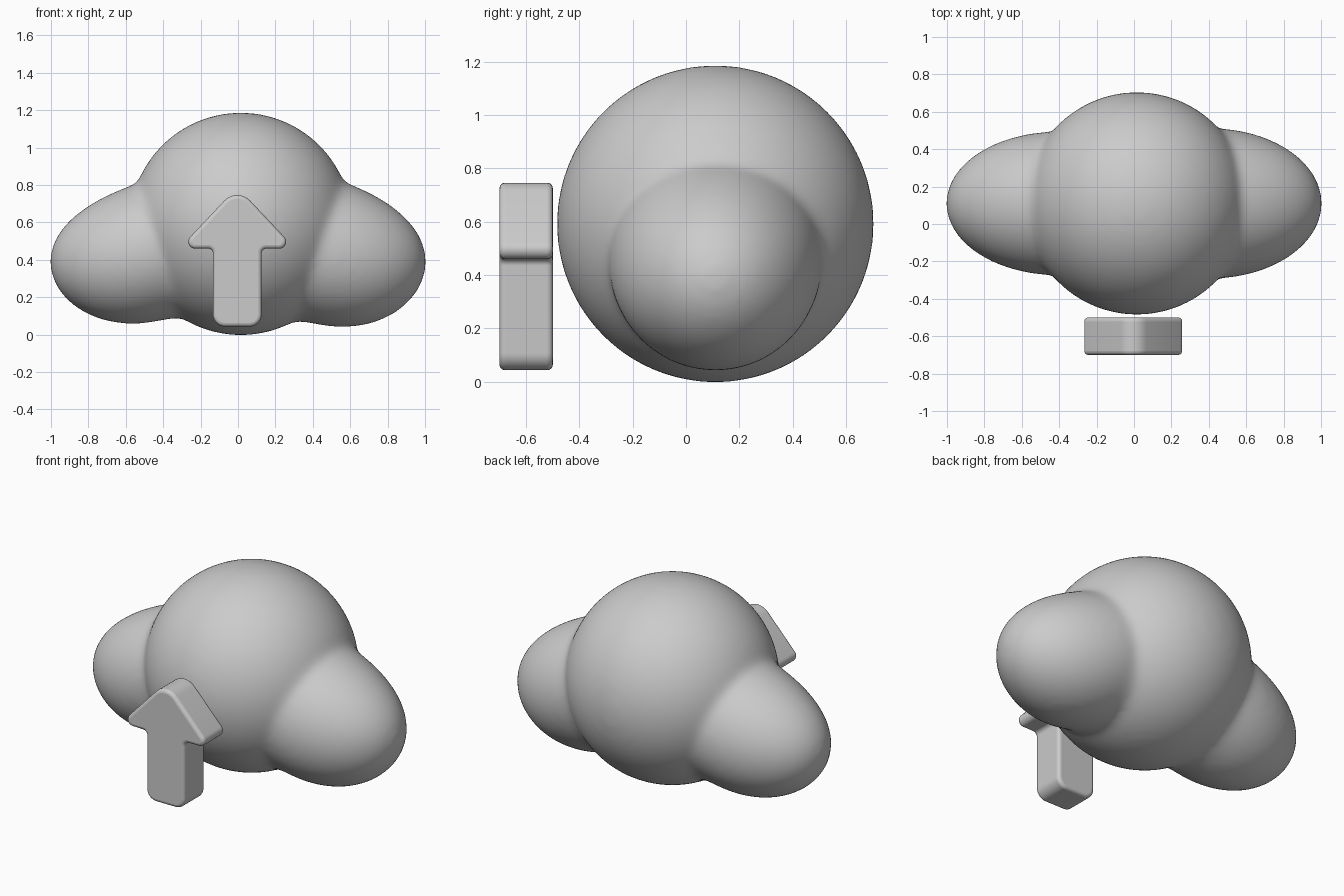
import bpy, bmesh, math
from mathutils import Vector, Matrix

if "Cube" in bpy.data.objects:
    bpy.data.objects.remove(bpy.data.objects["Cube"])

CENTER = Vector((0.015, 0.11, 0.592))


def make_object(name, bm):
    bmesh.ops.recalc_face_normals(bm, faces=bm.faces)
    mesh = bpy.data.meshes.new(name)
    bm.to_mesh(mesh)
    bm.free()
    obj = bpy.data.objects.new(name, mesh)
    bpy.context.collection.objects.link(obj)
    return obj


def add_lobe(bm, side, height, length=0.6, segs=64):
    """Egg-shaped side puff whose axis bends upward towards the middle."""
    depths = [length * (1 - math.cos(math.pi / 2 * i / 24)) for i in range(1, 25)]
    depths += [0.7, 0.8, 0.9]
    tip = 1.005
    rings = []
    for d in depths:
        if d < length:
            r = height * math.sqrt(1 - (1 - d / length) ** 2)
        else:
            r = height + 0.1 * (d - length)
        zc = 0.39 + 0.2 * d * d
        rings.append([bm.verts.new((side * (tip - d),
                                    CENTER.y + r * math.cos(2 * math.pi * k / segs),
                                    zc + r * math.sin(2 * math.pi * k / segs)))
                      for k in range(segs)])
    end = bm.verts.new((side * tip, CENTER.y, 0.39))
    for k in range(segs):
        n = (k + 1) % segs
        bm.faces.new((end, rings[0][k], rings[0][n]))
        for a, b in zip(rings, rings[1:]):
            bm.faces.new((a[k], b[k], b[n], a[n]))
    bm.faces.new(rings[-1])


# Cloud: big ball and two puffs, fused and softened at the joins
bm = bmesh.new()
bmesh.ops.create_uvsphere(bm, u_segments=96, v_segments=64, radius=0.595,
                          matrix=Matrix.Translation(CENTER))
add_lobe(bm, -1, 0.385)
add_lobe(bm, 1, 0.403)
cloud = make_object("cloud", bm)
remesh = cloud.modifiers.new("fuse", 'REMESH')
remesh.mode = 'VOXEL'
remesh.voxel_size = 0.02
remesh.use_smooth_shade = True
soften = cloud.modifiers.new("soften", 'SMOOTH')
soften.factor = 0.5
soften.iterations = 20


def fillet(points, steps=8):
    """Round each (x, z, radius) corner of a closed outline with an arc."""
    out = []
    for i, (x, z, r) in enumerate(points):
        p = Vector((x, z))
        a = (Vector(points[i - 1][:2]) - p).normalized()
        b = (Vector(points[(i + 1) % len(points)][:2]) - p).normalized()
        half = a.angle(b) / 2
        c = p + (a + b).normalized() * (r / math.sin(half))
        va = p + a * (r / math.tan(half)) - c
        vb = p + b * (r / math.tan(half)) - c
        sweep = va.angle(vb)
        for s in range(steps + 1):
            t = s / steps
            v = (va * math.sin((1 - t) * sweep) + vb * math.sin(t * sweep)) / math.sin(sweep)
            out.append(c + v)
    return out


# Upright arrow in front of the cloud
half_arrow = [(0.31, 0.46, 0.037), (0.13, 0.46, 0.025), (0.13, 0.043, 0.065)]
outline = [(0, 0.79, 0.095)] + half_arrow + [(-x, z, r) for x, z, r in reversed(half_arrow)]
bm = bmesh.new()
face = bm.faces.new([bm.verts.new((p.x - 0.004, -0.70, p.y)) for p in fillet(outline)])
ext = bmesh.ops.extrude_face_region(bm, geom=[face])
bmesh.ops.translate(bm, vec=(0, 0.20, 0),
                    verts=[v for v in ext["geom"] if isinstance(v, bmesh.types.BMVert)])
arrow = make_object("arrow", bm)
bevel = arrow.modifiers.new("rounded_rim", 'BEVEL')
bevel.width = 0.02
bevel.segments = 4
bevel.limit_method = 'ANGLE'
bevel.angle_limit = math.radians(60)
bpy.context.view_layer.objects.active = arrow
arrow.select_set(True)
bpy.ops.object.shade_smooth_by_angle(angle=math.radians(40))
